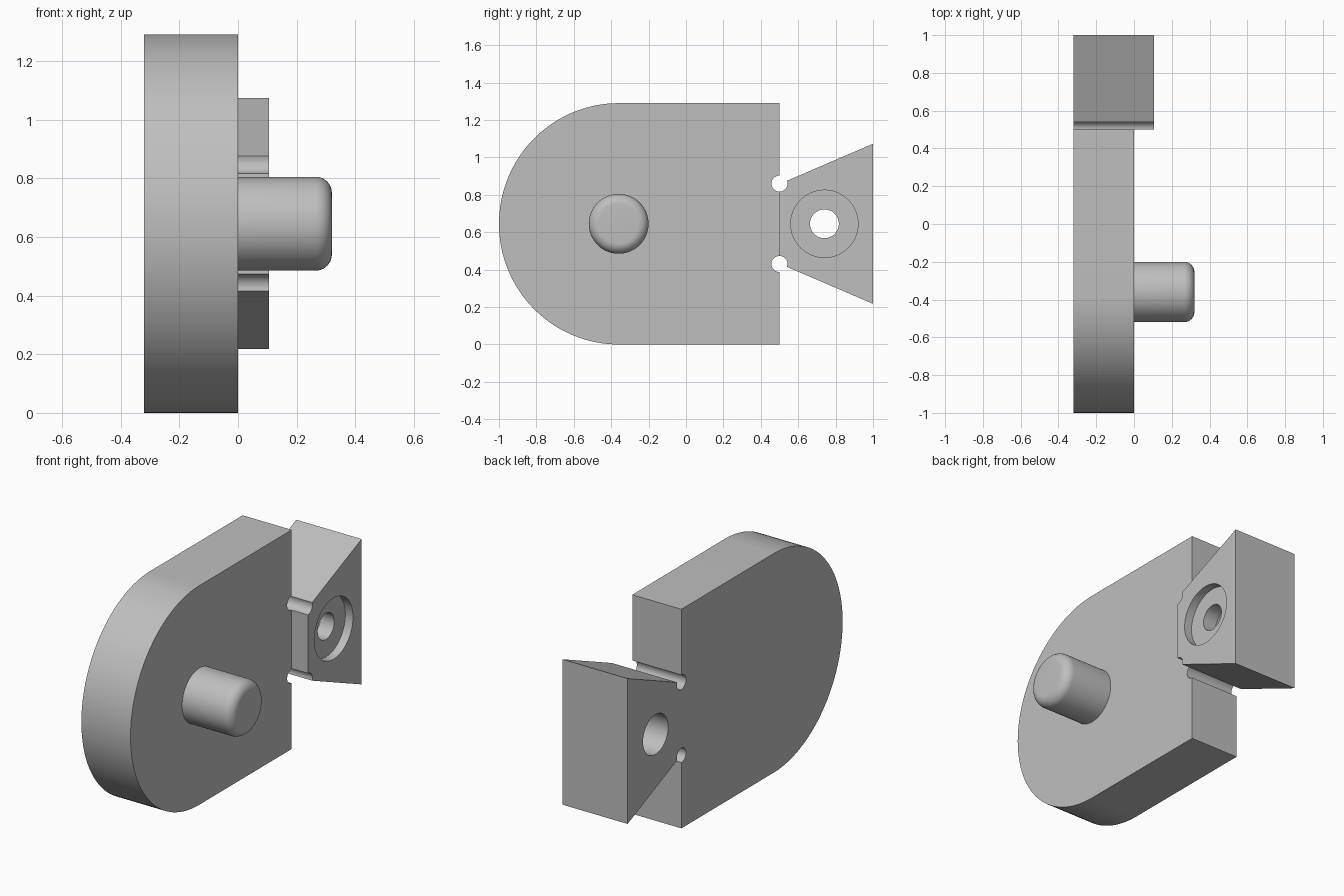
import bpy, bmesh, math
from mathutils import Matrix

cube = bpy.data.objects.get("Cube")
if cube:
    bpy.data.objects.remove(cube, do_unlink=True)

grey = bpy.data.materials.new("plain_grey")
grey.use_nodes = True
grey.diffuse_color = (0.52, 0.52, 0.52, 1)
grey.node_tree.nodes["Principled BSDF"].inputs["Base Color"].default_value = grey.diffuse_color

BACK, FACE, STEP = -0.32, 0.0, 0.105      # plate back, plate face, wedge face
MID = 0.645                               # height of the symmetry plane
EDGE = 0.5                                # where plate meets wedge
PEG_Y, HOLE_Y = -0.36, 0.74


def add_object(name, bm):
    bmesh.ops.recalc_face_normals(bm, faces=bm.faces)
    mesh = bpy.data.meshes.new(name)
    bm.to_mesh(mesh)
    bm.free()
    mesh.materials.append(grey)
    obj = bpy.data.objects.new(name, mesh)
    bpy.context.collection.objects.link(obj)
    return obj


def extrude_profile(name, points, x0, x1):
    """Extrude a (y, z) outline along x."""
    bm = bmesh.new()
    face = bm.faces.new([bm.verts.new((x0, y, z)) for y, z in points])
    ext = bmesh.ops.extrude_face_region(bm, geom=[face])
    verts = [v for v in ext["geom"] if isinstance(v, bmesh.types.BMVert)]
    bmesh.ops.translate(bm, verts=verts, vec=(x1 - x0, 0, 0))
    return add_object(name, bm)


def cylinder(name, y, z, radius, x0, x1, sides=64):
    points = [(y + radius * math.cos(math.tau * i / sides),
               z + radius * math.sin(math.tau * i / sides)) for i in range(sides)]
    return extrude_profile(name, points, x0, x1)


def combine(target, tool, operation):
    """Apply a boolean and discard the tool."""
    tool.hide_render = True
    mod = target.modifiers.new(operation.lower(), "BOOLEAN")
    mod.operation, mod.solver, mod.object = operation, "EXACT", tool
    bpy.context.view_layer.objects.active = target
    bpy.ops.object.modifier_apply(modifier=mod.name)
    bpy.data.objects.remove(tool, do_unlink=True)


def smooth(obj, degrees=25):
    bpy.ops.object.select_all(action="DESELECT")
    obj.select_set(True)
    bpy.context.view_layer.objects.active = obj
    bpy.ops.object.shade_smooth_by_angle(angle=math.radians(degrees))


# Round-ended plate
arc = [math.pi / 2 + math.pi * i / 64 for i in range(65)]
outline = [(EDGE, MID * 2)]
outline += [(PEG_Y + 0.64 * math.cos(a), MID + MID * math.sin(a)) for a in arc]
outline += [(EDGE, 0)]
body = extrude_profile("plate_with_wedge", outline, BACK, FACE)

# Dovetail wedge joined to the plate
wedge = extrude_profile("wedge", [(EDGE, MID + 0.213), (EDGE, MID - 0.213),
                                  (1, MID - 0.428), (1, MID + 0.428)], BACK, STEP)
combine(body, wedge, "UNION")

# Round relief notches at the wedge corners
for side in (-1, 1):
    combine(body, cylinder("notch", EDGE, MID + side * 0.215, 0.043, -0.5, 0.5, 32), "DIFFERENCE")

# Stepped hole: shallow front recess, narrow bore, wider rear bore
for radius, x0, x1 in ((0.18, 0.055, 0.5), (0.077, -0.5, 0.5), (0.117, -0.5, -0.035)):
    combine(body, cylinder("bore", HOLE_Y, MID, radius, x0, x1), "DIFFERENCE")
smooth(body)

# Peg with a rounded tip, turned about the x axis
R, TIP, FILLET = 0.16, 0.32, 0.055
profile = [(FACE - 0.02, 0), (FACE - 0.02, R)]
for i in range(11):
    a = math.pi / 2 * i / 10
    profile.append((TIP - FILLET + FILLET * math.sin(a), R - FILLET + FILLET * math.cos(a)))
profile.append((TIP, 0))
bm = bmesh.new()
verts = [bm.verts.new((x, r, 0)) for x, r in profile]
edges = [bm.edges.new(pair) for pair in zip(verts, verts[1:])]
bmesh.ops.spin(bm, geom=verts + edges, cent=(0, 0, 0), axis=(1, 0, 0),
               angle=math.tau, steps=64)
bmesh.ops.remove_doubles(bm, verts=bm.verts, dist=0.0005)
bmesh.ops.transform(bm, matrix=Matrix.Translation((0, PEG_Y, MID)), verts=bm.verts)
peg = add_object("peg", bm)
smooth(peg)
